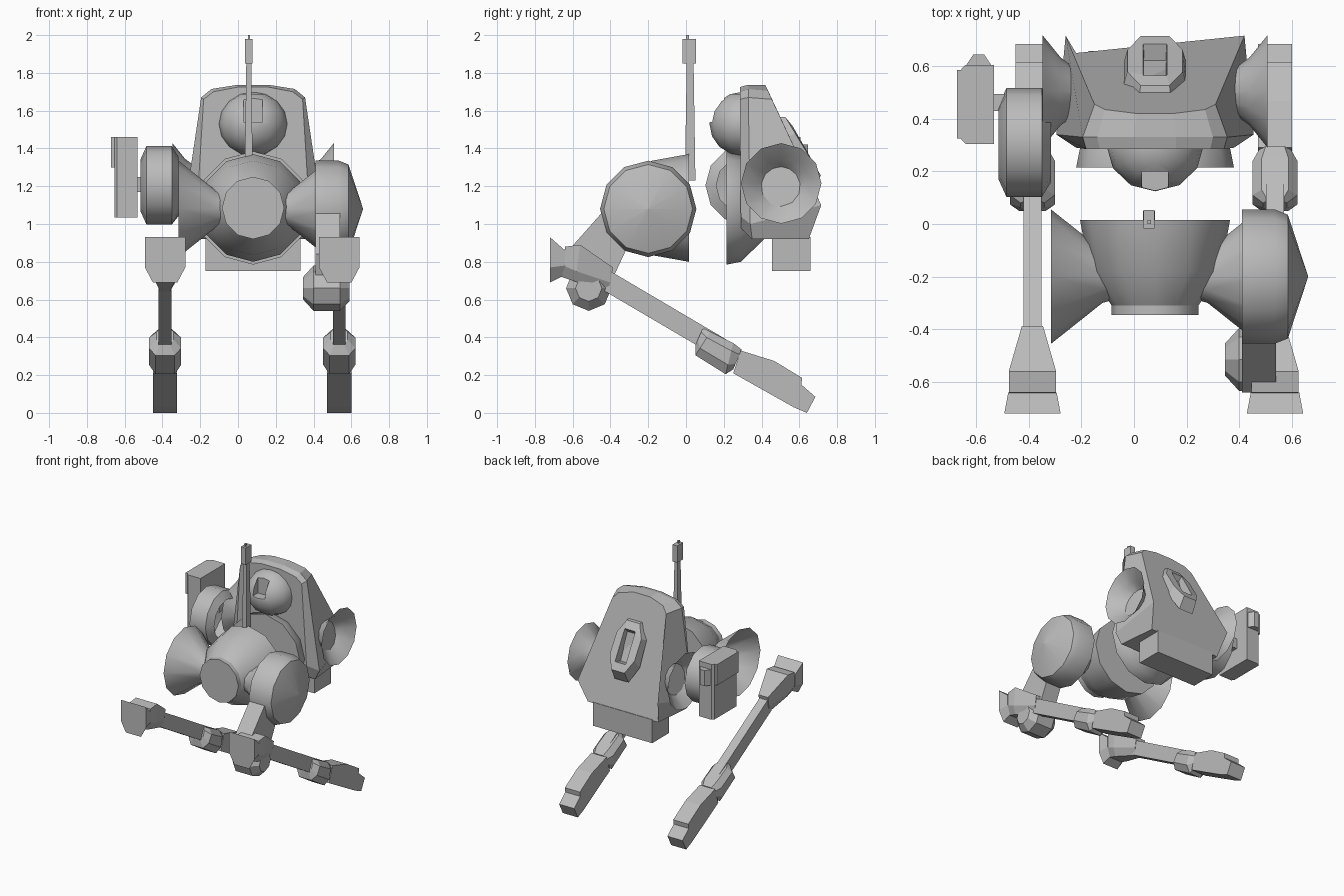
import bpy, bmesh, math
from mathutils import Vector

cube = bpy.data.objects.get("Cube")
if cube:
    bpy.data.objects.remove(cube)

CX = 0.08  # body centre line
grey = bpy.data.materials.new("plain grey")
grey.use_nodes = True
grey.diffuse_color = (0.5, 0.5, 0.5, 1)
grey.node_tree.nodes["Principled BSDF"].inputs["Base Color"].default_value = (0.5, 0.5, 0.5, 1)


def loft(name, rings, caps=(True, True), smooth=0):
    """Skin matching rings of points; optionally close the ends."""
    bm = bmesh.new()
    vs = [[bm.verts.new(p) for p in ring] for ring in rings]
    n = len(rings[0])
    for a, b in zip(vs, vs[1:]):
        for i in range(n):
            j = (i + 1) % n
            bm.faces.new((a[i], a[j], b[j], b[i]))
    if caps[0]:
        bm.faces.new(vs[0])
    if caps[1]:
        bm.faces.new(vs[-1])
    bmesh.ops.remove_doubles(bm, verts=bm.verts, dist=0.0005)
    bmesh.ops.recalc_face_normals(bm, faces=bm.faces)
    me = bpy.data.meshes.new(name)
    bm.to_mesh(me)
    bm.free()
    me.materials.append(grey)
    ob = bpy.data.objects.new(name, me)
    bpy.context.collection.objects.link(ob)
    if smooth:
        bpy.ops.object.select_all(action='DESELECT')
        ob.select_set(True)
        bpy.context.view_layer.objects.active = ob
        bpy.ops.object.shade_smooth_by_angle(angle=math.radians(smooth))
    return ob


def lathe(name, axis, centre, profile, n=12, caps=(True, True), smooth=32):
    """Turn (position, radius) pairs about a line along x or y; centre is the other two coordinates."""
    rings = []
    for pos, r in profile:
        ring = []
        for k in range(n):
            t = 2 * math.pi * k / n
            u, z = centre[0] + r * math.sin(t), centre[1] + r * math.cos(t)
            ring.append((pos, u, z) if axis == 'x' else (u, pos, z))
        rings.append(ring)
    return loft(name, rings, caps, smooth)


def box(name, x, y, z):
    return loft(name, [[(x[0], y[0], h), (x[1], y[0], h), (x[1], y[1], h), (x[0], y[1], h)] for h in z])


def side_prism(name, x, outline):
    """Extrude a (y, z) outline across x."""
    return loft(name, [[(h, y, z) for y, z in outline] for h in x])


def beam(name, cx, sections):
    """Chamfered beam: sections are (y, z) of top edge, (y, z) of bottom edge, half width."""
    rings = []
    for top, bot, w in sections:
        t, b = Vector((cx, *top)), Vector((cx, *bot))
        ring = []
        for s, f in ((-.6, 0), (.6, 0), (1, .25), (1, .7), (.6, 1), (-.6, 1), (-1, .7), (-1, .25)):
            ring.append(t.lerp(b, f) + Vector((s * w, 0, 0)))
        rings.append(ring)
    return loft(name, rings)


# Torso halves
lathe("front_torso", 'y', (CX, 1.085),
      [(0.015, .285), (-.18, .25), (-.31, .165), (-.345, .165)])
lathe("rear_torso", 'y', (CX, 1.085),
      [(.215, .3), (.29, .285), (.42, .16)])

# Flared hip sockets and the one remaining hip disc
for side, s in (("left", 1), ("right", -1)):
    lathe(side + "_hip_flare", 'x', (-.2, 1.08),
          [(CX + s * .13, .08), (CX + s * .2, .1), (CX + s * .395, .255)], caps=(True, False))
    lathe(side + "_shoulder_dish", 'x', (.504, 1.215),
          [(CX + s * .28, .07), (CX + s * .36, .13), (CX + s * .427, .213)], caps=(True, False))
lathe("hip_disc", 'x', (-.2, 1.08),
      [(.41, .255), (.535, .255), (.585, .235), (.662, .001)])

# Thigh and knee joint
side_prism("thigh", (.41, .54), [(-.445, 1.06), (-.64, .84), (-.56, .58), (-.44, .6), (-.3, .9)])
lathe("knee_joint", 'x', (-.515, .66),
      [(.345, .06), (.4, .12), (.54, .12), (.59, .07)], n=8, smooth=0)

# Two lower legs
for side, s in (("left", 1), ("right", -1)):
    cx = .075 + s * .461
    loft(side + "_knee_guard",
         [[(cx - a, y, t), (cx + a, y, t), (cx + a, y, m), (cx + .6 * a, y, b), (cx - .6 * a, y, b), (cx - a, y, m)]
          for y, a, t, m, b in ((-.72, .107, .93, .77, .69), (-.64, .092, .86, .78, .73))])
    loft(side + "_knee_block",
         [[(cx - a, *t), (cx + a, *t), (cx + a, *m), (cx + .6 * a, *b), (cx - .6 * a, *b), (cx - a, *m)]
          for a, t, m, b in ((.09, (-.64, .88), (-.65, .78), (-.66, .72)),
                             (.09, (-.56, .89), (-.58, .75), (-.6, .70)),
                             (.04, (-.387, .77), (-.4, .69), (-.42, .64)))])
    side_prism(side + "_shin", (cx - .034, cx + .034),
               [(-.41, .756), (.25, .367), (.19, .28), (-.44, .65)])
    beam(side + "_ankle", cx,
         [((.09, .45), (.05, .36), .045), ((.13, .43), (.05, .305), .085),
          ((.25, .37), (.21, .205), .085), ((.295, .335), (.25, .23), .06)])
    side_prism(side + "_foot", (cx - .064, cx + .064),
               [(.29, .33), (.467, .275), (.615, .185), (.61, .15), (.685, .085),
                (.64, 0), (.57, .03), (.25, .21)])


# Rear shell, built from half outlines of (half width, y, z), bottom to top
def mirrored(half):
    return [(CX + w, y, z) for w, y, z in half] + [(CX - w, y, z) for w, y, z in reversed(half)]


loft("rear_shell", [
    mirrored([(.25, .29, .98), (.30, .29, 1.04), (.262, .285, 1.66), (.21, .285, 1.70), (.08, .285, 1.725)]),
    mirrored([(.33, .35, .92), (.375, .34, 1.0), (.275, .33, 1.67), (.22, .33, 1.715), (.08, .33, 1.737)]),
    mirrored([(.30, .65, .92), (.34, .716, 1.10), (.23, .455, 1.66), (.19, .435, 1.705), (.07, .42, 1.735)]),
])
box("lower_pack", (-.173, .33), (.456, .658), (.75, .93))


# Rear hatch with a sunken slot; u runs across, v down the slope, h out of it
def slope(u, v, h):
    return (CX + u, .50 + .42 * v + .905 * h, 1.575 - .905 * v + .42 * h)


def octagon(w, v0, v1, c, d, h0, h1):
    pts = ((-c, v0), (c, v0), (w, v0 + d), (w, v1 - d), (c, v1), (-c, v1), (-w, v1 - d), (-w, v0 + d))
    return [slope(u, v, h0 + (h1 - h0) * (v - v0) / (v1 - v0)) for u, v in pts]


loft("rear_hatch", [
    octagon(.118, 0, .44, .06, .12, -.02, -.02),
    octagon(.105, .02, .38, .055, .1, .02, .06),
    octagon(.045, .08, .32, .044, .005, .035, .055),
    octagon(.042, .1, .31, .041, .005, -.01, -.01),
])

# Round head with a notch
rings = [(.185 * math.sin(math.pi * k / 8), 1.53 + .17 * math.cos(math.pi * k / 8)) for k in range(9)]
head = loft("head", [[(CX + r * math.cos(math.pi * k / 6), .30 + .95 * r * math.sin(math.pi * k / 6), z)
                      for k in range(12)] for r, z in rings], (False, False), 32)
cutter = box("head_notch_cutter", (.03, .13), (0, .2), (1.54, 1.8))
cutter.hide_render = True
cutter.hide_viewport = True
notch = head.modifiers.new("notch", 'BOOLEAN')
notch.operation = 'DIFFERENCE'
notch.object = cutter

# Antenna
loft("antenna_mast", [[(.057 - a, .022 - b, z), (.057 + a, .022 - b, z), (.057 + a, .022 + b, z), (.057 - a, .022 + b, z)]
                      for a, b, z in ((.022, .028, 1.23), (.013, .018, 1.86))])
box("antenna_box", (.037, .077), (-.018, .053), (1.85, 1.98))
box("antenna_tip", (.052, .064), (0, .015), (1.98, 2.0))

# Side weapon: drum, link, box
lathe("weapon_drum", 'x', (.31, 1.205),
      [(-.315, .15), (-.35, .207), (-.485, .207), (-.515, .14)], caps=(False, True))
box("weapon_link", (-.545, -.46), (.43, .495), (1.17, 1.25))
loft("weapon_box", [[(-.533, .305, z), (-.533, .605, z), (-.64, .605, z), (-.655, .59, z), (-.655, .32, z), (-.64, .305, z)]
                    for z in (1.035, 1.46)])
box("weapon_panel", (-.673, -.65), (.325, .585), (1.30, 1.46))
loft("weapon_nub", [[(-.59 - a, y, 1.3), (-.59 + a, y, 1.3), (-.59 + a, y, 1.42), (-.59 - a, y, 1.42)]
                    for y, a in ((.6, .05), (.645, .02))])
